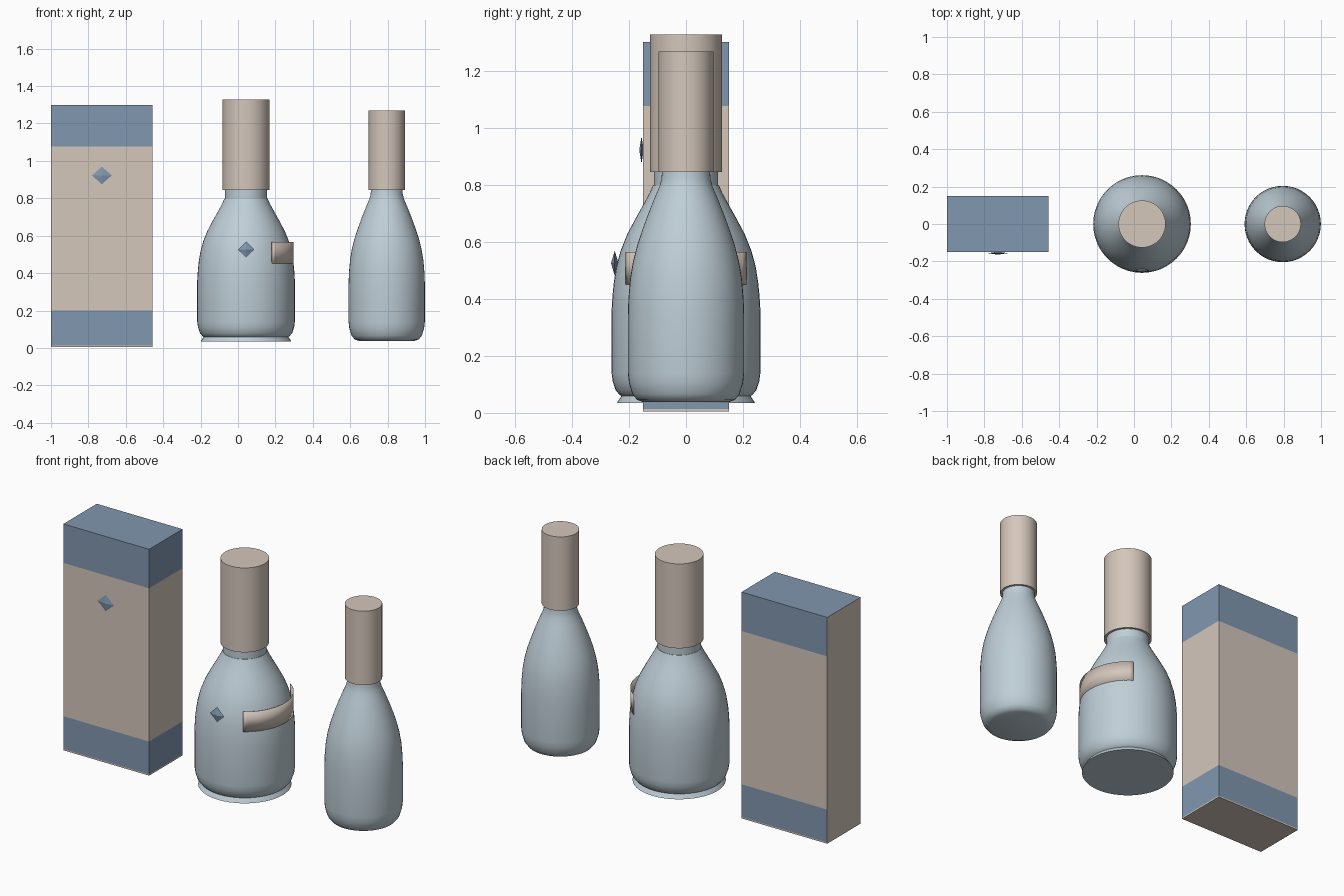
import bpy, bmesh, math
from mathutils import Matrix, Vector

if "Cube" in bpy.data.objects:
    bpy.data.objects.remove(bpy.data.objects["Cube"])


def material(name, rgb):
    m = bpy.data.materials.new(name)
    m.diffuse_color = (*rgb, 1)
    m.use_nodes = True
    m.node_tree.nodes["Principled BSDF"].inputs["Base Color"].default_value = m.diffuse_color
    return m


BEIGE = material("warm beige", (0.66, 0.57, 0.50))
BLUE = material("slate blue", (0.22, 0.31, 0.43))
GLASS = material("pale blue grey", (0.52, 0.62, 0.68))


def finish(bm, name, mats, loc=(0, 0, 0), smooth=None):
    bmesh.ops.recalc_face_normals(bm, faces=bm.faces)
    me = bpy.data.meshes.new(name)
    bm.to_mesh(me)
    bm.free()
    for m in mats:
        me.materials.append(m)
    ob = bpy.data.objects.new(name, me)
    ob.location = loc
    bpy.context.collection.objects.link(ob)
    if smooth:
        bpy.ops.object.select_all(action='DESELECT')
        ob.select_set(True)
        bpy.context.view_layer.objects.active = ob
        bpy.ops.object.shade_smooth_by_angle(angle=math.radians(smooth))
    return ob


def lathe(name, profile, x, mat, n=48):
    """Closed solid of revolution from (radius, height) points."""
    bm = bmesh.new()
    rings = [[bm.verts.new((r * math.cos(2 * math.pi * i / n),
                            r * math.sin(2 * math.pi * i / n), z))
              for i in range(n)] for r, z in profile]
    for a, b in zip(rings, rings[1:]):
        for i in range(n):
            j = (i + 1) % n
            bm.faces.new((a[i], a[j], b[j], b[i]))
    bm.faces.new(rings[0])
    bm.faces.new(rings[-1])
    return finish(bm, name, [mat], (x, 0, 0), 35)


def gem(name, centre, half):
    """Flattened octahedron ornament."""
    bm = bmesh.new()
    hx, hy, hz = half
    ring = [bm.verts.new(p) for p in ((hx, 0, 0), (0, hy, 0), (-hx, 0, 0), (0, -hy, 0))]
    for s in (1, -1):
        tip = bm.verts.new((0, 0, s * hz))
        for i in range(4):
            bm.faces.new((ring[i], ring[(i + 1) % 4], tip))
    finish(bm, name, [BLUE], centre)


# Carton with blue bands at top and bottom (left end stays beige)
bm = bmesh.new()
bmesh.ops.create_cube(bm, size=1, matrix=Matrix.Translation((-0.7285, 0, 0.6525))
                      @ Matrix.Diagonal((0.543, 0.302, 1.295, 1)))
for z in (0.013, 0.2, 1.077):
    bmesh.ops.bisect_plane(bm, geom=bm.verts[:] + bm.edges[:] + bm.faces[:],
                           plane_co=(0, 0, z), plane_no=(0, 0, 1))
bm.normal_update()
for f in bm.faces:
    z = f.calc_center_median().z
    if (z > 1.077 or 0.013 < z < 0.2) and f.normal.x > -0.5:
        f.material_index = 1
finish(bm, "carton", [BEIGE, BLUE])
gem("carton_ornament", (-0.728, -0.156, 0.922), (0.053, 0.008, 0.047))

# Large bottle
BX = 0.043
lathe("large_bottle_body",
      [(0.215, 0.052), (0.232, 0.062), (0.247, 0.08), (0.257, 0.11), (0.261, 0.14),
       (0.261, 0.36), (0.258, 0.41), (0.253, 0.46), (0.244, 0.515), (0.229, 0.57),
       (0.207, 0.625), (0.178, 0.68), (0.15, 0.73), (0.128, 0.77), (0.115, 0.8)],
      BX, GLASS)
lathe("large_bottle_base", [(0.242, 0.035), (0.225, 0.062)], BX, GLASS)
lathe("large_bottle_neck", [(0.113, 0.78), (0.113, 0.85)], BX, GLASS)
lathe("large_bottle_cap", [(0.126, 0.845), (0.126, 1.328)], BX, BEIGE)
gem("large_bottle_ornament", (BX, -0.25, 0.525), (0.044, 0.013, 0.044))

# Curved label on the right side of the large bottle
bm = bmesh.new()
cols = []
for i in range(25):
    a = math.radians(-57 + 114 * i / 24)
    cols.append([bm.verts.new((0.254 * math.cos(a), 0.254 * math.sin(a), z))
                 for z in (0.45, 0.565)])
for a, b in zip(cols, cols[1:]):
    bm.faces.new((a[0], b[0], b[1], a[1]))
label = finish(bm, "large_bottle_label", [BEIGE], (BX, 0, 0), 35)
thick = label.modifiers.new("thickness", 'SOLIDIFY')
thick.thickness = 0.002

# Small bottle
SX = 0.795
lathe("small_bottle_body",
      [(0.151, 0.038), (0.172, 0.046), (0.188, 0.066), (0.2, 0.105), (0.204, 0.14),
       (0.204, 0.34), (0.202, 0.4), (0.196, 0.47), (0.186, 0.53), (0.172, 0.585),
       (0.154, 0.64), (0.132, 0.7), (0.11, 0.755), (0.093, 0.795), (0.086, 0.82),
       (0.084, 0.85)], SX, GLASS)
lathe("small_bottle_cap", [(0.097, 0.845), (0.097, 1.268)], SX, BEIGE)
